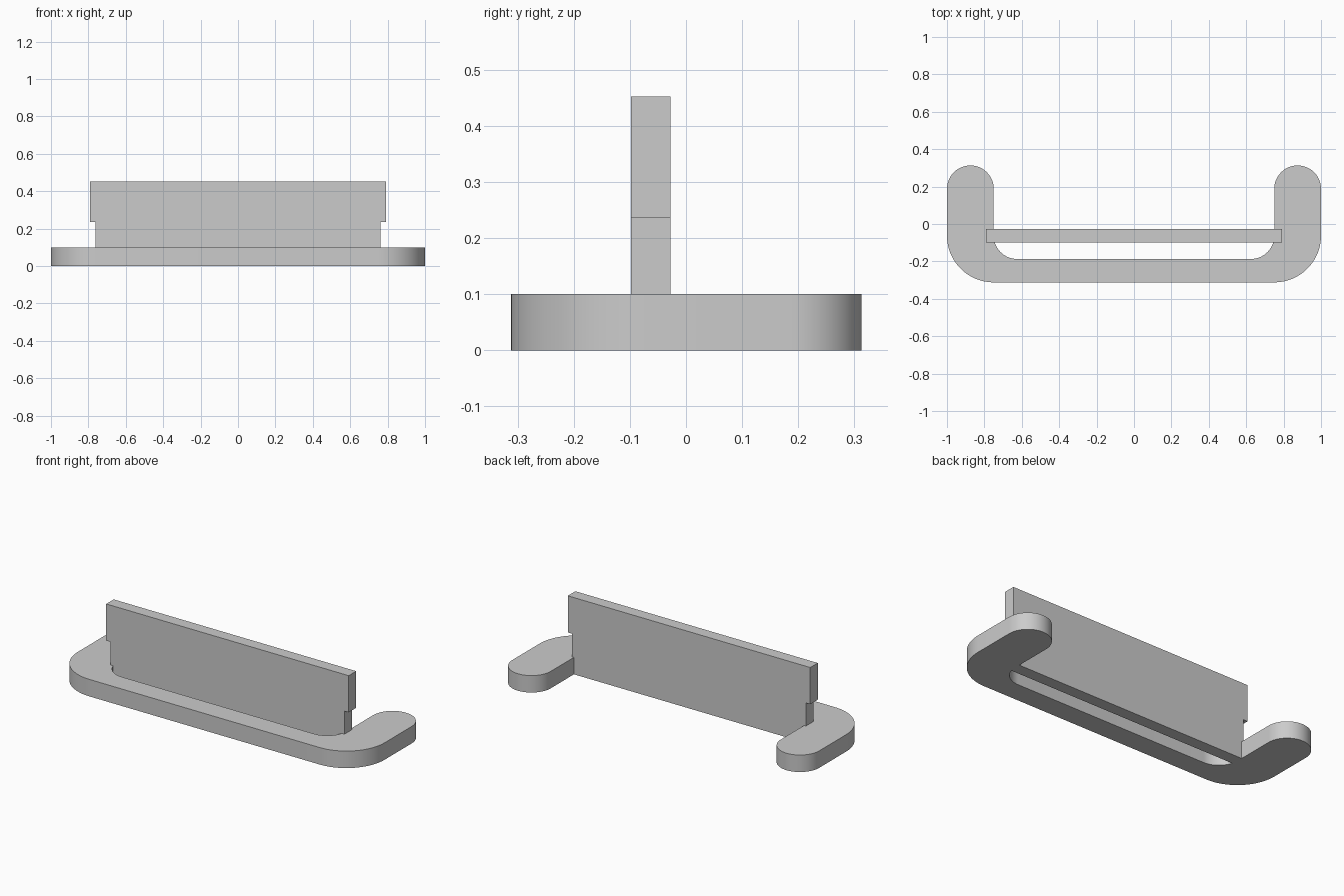
import bpy, bmesh
from math import cos, sin, pi, radians

cube = bpy.data.objects.get("Cube")
if cube:
    bpy.data.objects.remove(cube, do_unlink=True)

grey = bpy.data.materials.new("plain_grey")
grey.use_nodes = True
colour = (0.6, 0.6, 0.6, 1)
grey.diffuse_color = colour
grey.node_tree.nodes["Principled BSDF"].inputs["Base Color"].default_value = colour


def arc(cx, cy, r, start, end, steps):
    """Points along an arc, angles in degrees."""
    angles = [radians(start + (end - start) * i / steps) for i in range(steps + 1)]
    return [(cx + r * cos(a), cy + r * sin(a)) for a in angles]


def prism(name, half, place, direction):
    """Mirror a half outline in x and extrude it into a solid."""
    outline = half + [(-x, v) for x, v in reversed(half)]
    bm = bmesh.new()
    face = bm.faces.new([bm.verts.new(place(u, v)) for u, v in outline])
    grown = bmesh.ops.extrude_face_region(bm, geom=[face])
    verts = [g for g in grown["geom"] if isinstance(g, bmesh.types.BMVert)]
    bmesh.ops.translate(bm, vec=direction, verts=verts)
    bmesh.ops.recalc_face_normals(bm, faces=bm.faces)
    mesh = bpy.data.meshes.new(name)
    bm.to_mesh(mesh)
    bm.free()
    mesh.materials.append(grey)
    obj = bpy.data.objects.new(name, mesh)
    bpy.context.collection.objects.link(obj)
    bpy.ops.object.select_all(action='DESELECT')
    obj.select_set(True)
    bpy.context.view_layer.objects.active = obj
    bpy.ops.object.shade_smooth_by_angle(angle=radians(30))
    return obj


# U-shaped foot: outer corner, rounded arm tip, inner corner
foot = (arc(0.75, -0.062, 0.25, -90, 0, 20)
        + arc(0.875, 0.188, 0.125, 0, 180, 32)
        + arc(0.625, -0.062, 0.125, 0, -90, 16))
prism("base_foot", foot, lambda x, y: (x, y, 0), (0, 0, 0.1))

# Upright panel, stepped in where it slots between the arms
panel = [(0.762, 0), (0.762, 0.236), (0.79, 0.236), (0.79, 0.452)]
prism("upright_panel", panel, lambda x, z: (x, -0.098, z), (0, 0.07, 0))
